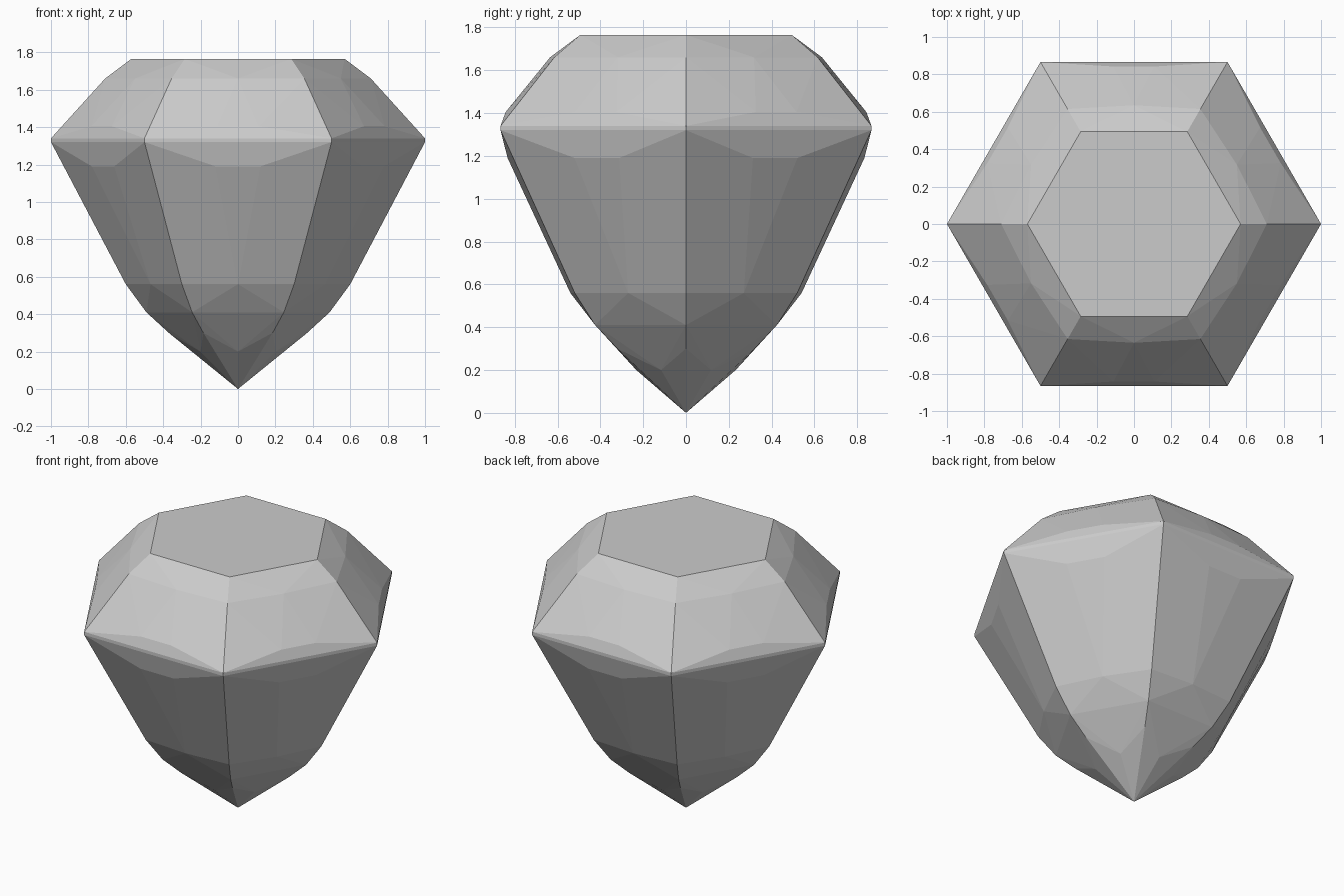
import bpy
import bmesh
from math import cos, sin, pi, radians

default = bpy.data.objects.get("Cube")
if default:
    bpy.data.objects.remove(default, do_unlink=True)

# Grey stone material
grey = bpy.data.materials.new("pale_grey")
grey.use_nodes = True
colour = (0.6, 0.6, 0.6, 1)
grey.diffuse_color = colour
grey.node_tree.nodes["Principled BSDF"].inputs["Base Color"].default_value = colour

# Ridge profile on the six corners: (radius, height)
RIDGE = [(0.37, 0.30), (0.49, 0.41), (0.60, 0.56), (1.0, 1.32),
         (1.0, 1.34), (0.71, 1.66), (0.57, 1.765)]
# Bulge points on each side: (distance out, half width, height)
BULGE = [(0.232, 0, 0.20), (0.54, 0, 0.56), (0.833, 0.12, 1.19),
         (0.842, 0.11, 1.405), (0.635, 0, 1.66)]

bm = bmesh.new()
bm.verts.new((0, 0, 0))
for i in range(6):
    corner = i * pi / 3
    for r, z in RIDGE:
        bm.verts.new((r * cos(corner), r * sin(corner), z))
    side = corner + pi / 6
    for out, half, z in BULGE:
        for t in ((-half, half) if half else (0,)):
            bm.verts.new((out * cos(side) - t * sin(side),
                          out * sin(side) + t * cos(side), z))

# Wrap the points in facets and merge the coplanar ones
hull = bmesh.ops.convex_hull(bm, input=bm.verts[:])
spare = {g for g in hull["geom_interior"] + hull["geom_unused"]
         if isinstance(g, bmesh.types.BMVert)}
bmesh.ops.delete(bm, geom=list(spare), context='VERTS')
bmesh.ops.dissolve_limit(bm, angle_limit=radians(0.5),
                         verts=bm.verts[:], edges=bm.edges[:])
bmesh.ops.recalc_face_normals(bm, faces=bm.faces[:])

mesh = bpy.data.meshes.new("gemstone")
bm.to_mesh(mesh)
bm.free()
mesh.materials.append(grey)
gem = bpy.data.objects.new("gemstone", mesh)
bpy.context.collection.objects.link(gem)
